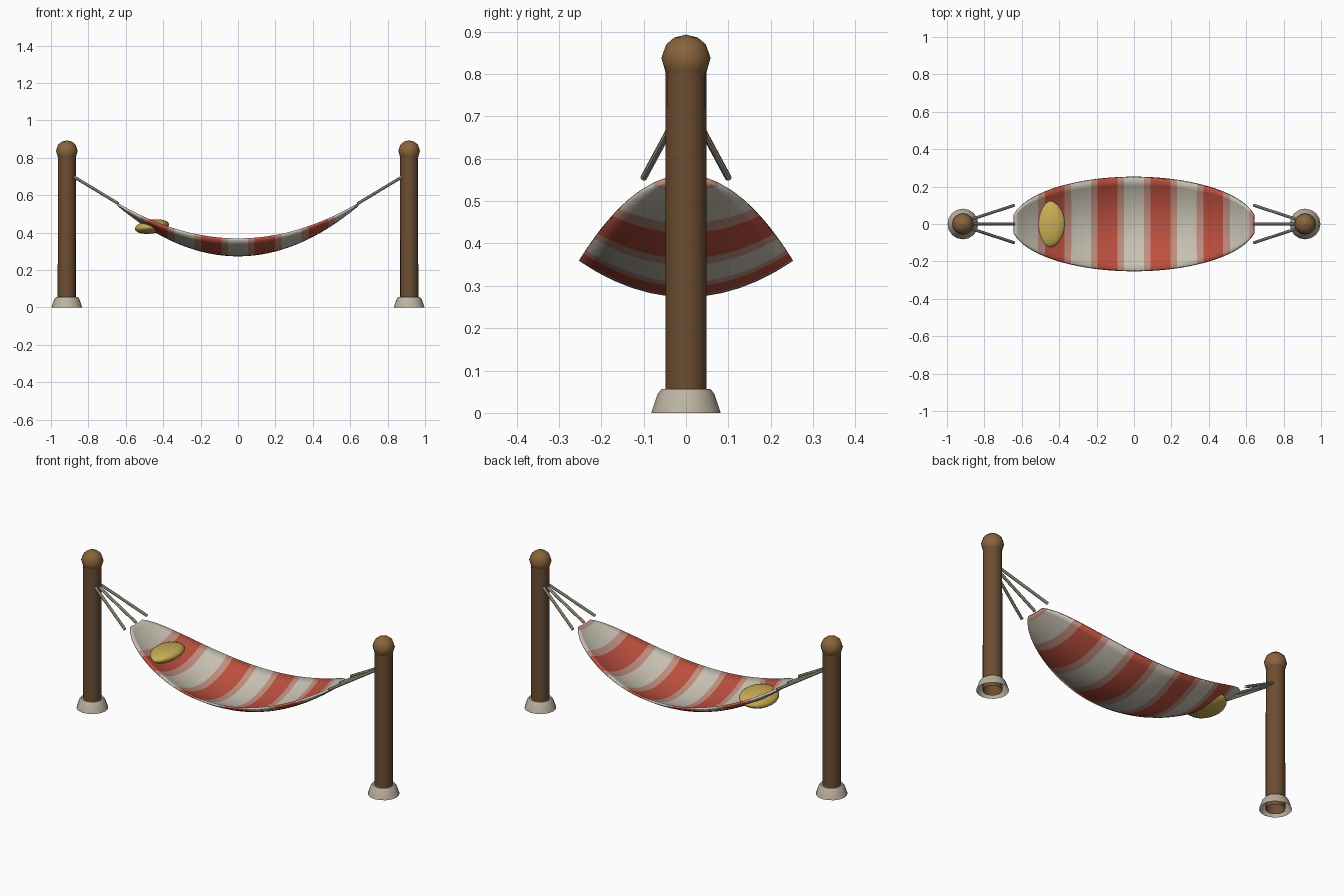
import bpy, bmesh, math
from mathutils import Vector

if "Cube" in bpy.data.objects:
    bpy.data.objects.remove(bpy.data.objects["Cube"])


def material(name, rgb):
    m = bpy.data.materials.new(name)
    m.diffuse_color = (*rgb, 1)
    m.use_nodes = True
    m.node_tree.nodes["Principled BSDF"].inputs["Base Color"].default_value = m.diffuse_color
    return m


WOOD = material("dark wood", (0.15, 0.075, 0.032))
KNOB = material("light wood", (0.25, 0.125, 0.045))
STONE = material("stone", (0.50, 0.45, 0.36))
ROPE = material("rope", (0.48, 0.43, 0.34))
CREAM = material("cream cloth", (0.58, 0.54, 0.45))
RED = material("red cloth", (0.50, 0.08, 0.05))
BLEND = material("blended cloth", (0.53, 0.27, 0.21))
YELLOW = material("yellow cloth", (0.58, 0.42, 0.09))


def make_object(name, verts, faces, mats, angle=40):
    me = bpy.data.meshes.new(name)
    me.from_pydata(verts, [], faces)
    for m in mats:
        me.materials.append(m)
    ob = bpy.data.objects.new(name, me)
    bpy.context.collection.objects.link(ob)
    smooth(ob, angle)
    return ob


def smooth(ob, angle=40):
    bpy.ops.object.select_all(action='DESELECT')
    ob.select_set(True)
    bpy.context.view_layer.objects.active = ob
    bpy.ops.object.shade_smooth_by_angle(angle=math.radians(angle))


def lathe(name, profile, x, sides, mat):
    """Revolve (radius, z) points, listed bottom to top, about a vertical axis at x."""
    verts, faces = [], []
    for r, z in profile:
        for i in range(sides):
            a = 2 * math.pi * i / sides
            verts.append((x + r * math.cos(a), r * math.sin(a), z))
    for j in range(len(profile) - 1):
        for i in range(sides):
            k = (i + 1) % sides
            faces.append((j * sides + i, j * sides + k,
                          (j + 1) * sides + k, (j + 1) * sides + i))
    return make_object(name, verts, faces, [mat])


def rod(name, a, b, radius, mat):
    a, b = Vector(a), Vector(b)
    d = b - a
    bpy.ops.mesh.primitive_cylinder_add(vertices=8, radius=radius, depth=d.length,
                                        location=(a + b) / 2)
    ob = bpy.context.object
    ob.name = name
    ob.rotation_euler = d.to_track_quat('Z', 'Y').to_euler()
    ob.data.materials.append(mat)
    smooth(ob)


# posts, feet, knobs and ropes at both ends
for side, s in (("left", -1), ("right", 1)):
    px = 0.915 * s
    lathe(side + "_post", [(0.049, 0.0), (0.048, 0.81)], px, 16, WOOD)
    lathe(side + "_foot", [(0.082, 0.0), (0.067, 0.045), (0.058, 0.056), (0.047, 0.056)],
          px, 16, STONE)
    lathe(side + "_knob", [(0.035, 0.79), (0.048, 0.803), (0.058, 0.838), (0.047, 0.870),
                           (0.028, 0.886), (0.0005, 0.893)], px, 12, KNOB)
    for n, t in (("front", -1), ("middle", 0), ("back", 1)):
        rod(f"{side}_{n}_rope", (0.88 * s, 0.022 * t, 0.70),
            (0.64 * s, 0.1 * t, 0.555), 0.008, ROPE)

# striped hammock cloth: rows straddle the stripe borders
L, STRIPE, NY = 0.64, 1.28 / 9, 12
xs = [-L] + [-L + STRIPE * (i + 0.5) / 4 for i in range(36)] + [L]
verts, faces, stripe_mats = [], [], []
for x in xs:
    w = 0.25 * math.sqrt(1 - (x / 0.653) ** 2)
    for j in range(NY + 1):
        v = 2 * j / NY - 1
        z = 0.279 + 0.268 * (x / L) ** 2 + 0.085 * (w / 0.25) ** 2 * v * v
        verts.append((x, w * v, z))
for i in range(len(xs) - 1):
    mid = (xs[i] + xs[i + 1]) / 2
    stripe = int((mid + L) / STRIPE)
    if i % 4 == 0 and i > 0:
        m = 2
    else:
        m = stripe % 2
    for j in range(NY):
        a = i * (NY + 1) + j
        faces.append((a, a + NY + 1, a + NY + 2, a + 1))
        stripe_mats.append(m)
cloth = make_object("hammock_cloth", verts, faces, [CREAM, RED, BLEND], 60)
cloth.data.polygons.foreach_set("material_index", stripe_mats)
mod = cloth.modifiers.new("thickness", 'SOLIDIFY')
mod.thickness = 0.012
mod.offset = 0

# pillow
bpy.ops.mesh.primitive_uv_sphere_add(segments=20, ring_count=12, radius=1,
                                     location=(-0.46, 0, 0.432), rotation=(0, -0.15, 0))
pillow = bpy.context.object
pillow.name = "pillow"
pillow.scale = (0.092, 0.127, 0.037)
pillow.data.materials.append(YELLOW)
bpy.ops.object.shade_smooth()
